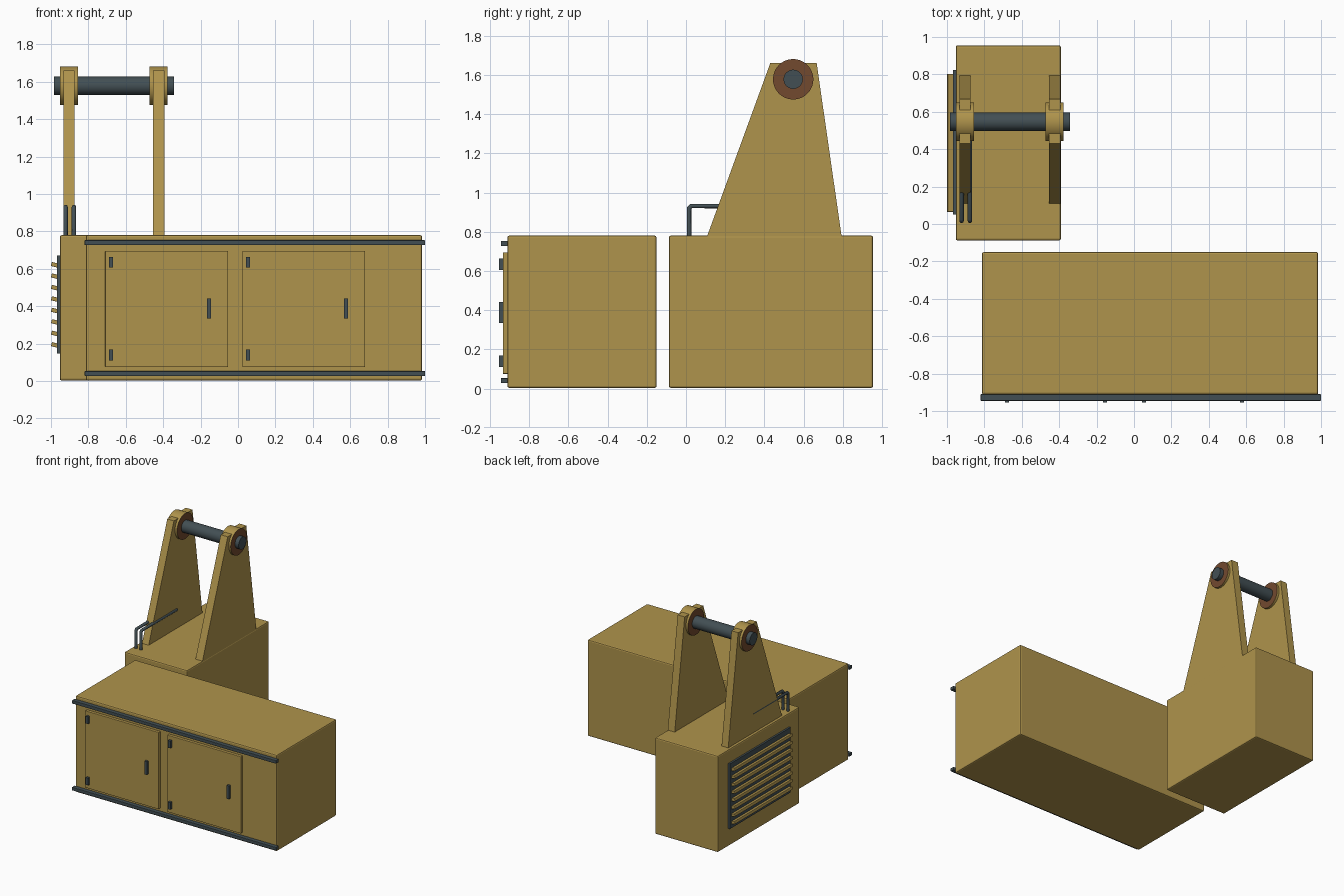
import bpy, bmesh, math
from mathutils import Matrix, Vector

if "Cube" in bpy.data.objects:
    bpy.data.objects.remove(bpy.data.objects["Cube"])


def material(name, rgb):
    m = bpy.data.materials.new(name)
    m.diffuse_color = (*rgb, 1)
    m.use_nodes = True
    m.node_tree.nodes["Principled BSDF"].inputs["Base Color"].default_value = m.diffuse_color
    return m


TAN = material("ochre paint", (0.43, 0.295, 0.072))
DARK = material("dark steel", (0.055, 0.078, 0.088))
BROWN = material("brown bushing", (0.17, 0.068, 0.028))


def finish(name, bm, *mats):
    bmesh.ops.recalc_face_normals(bm, faces=bm.faces)
    me = bpy.data.meshes.new(name)
    bm.to_mesh(me)
    bm.free()
    for m in mats:
        me.materials.append(m)
    ob = bpy.data.objects.new(name, me)
    bpy.context.collection.objects.link(ob)
    return ob


def bevel(ob, width, segments=2):
    mod = ob.modifiers.new("bevel", 'BEVEL')
    mod.width, mod.segments = width, segments


def smooth(ob):
    bpy.ops.object.select_all(action='DESELECT')
    ob.select_set(True)
    bpy.context.view_layer.objects.active = ob
    bpy.ops.object.shade_smooth_by_angle(angle=math.radians(35))


def box(name, x, y, z, mat, bev=0, tilt=0):
    lo, hi = Vector((x[0], y[0], z[0])), Vector((x[1], y[1], z[1]))
    bm = bmesh.new()
    bmesh.ops.create_cube(bm, size=1, matrix=Matrix.Translation((lo + hi) / 2)
                          @ Matrix.Rotation(tilt, 4, 'Y') @ Matrix.Diagonal((*(hi - lo), 1)))
    ob = finish(name, bm, mat)
    if bev:
        bevel(ob, bev)
    return ob


def cylinder_x(name, x0, x1, r, side, cap):
    # cylinder along x at the pin position, caps coloured by direction
    bm = bmesh.new()
    bmesh.ops.create_cone(bm, cap_ends=True, segments=48, radius1=r, radius2=r, depth=x1 - x0,
                          matrix=Matrix.Translation(((x0 + x1) / 2, 0.547, 1.578))
                          @ Matrix.Rotation(math.pi / 2, 4, 'Y'))
    bm.normal_update()
    for f in bm.faces:
        f.material_index = 1 if abs(f.normal.x) > 0.9 else 0
    smooth(finish(name, bm, side, cap))


# two cabinets
box("long_cabinet", (-0.813, 0.985), (-0.912, -0.15), (0.003, 0.78), TAN, 0.01)
box("rear_cabinet", (-0.953, -0.391), (-0.088, 0.955), (0.003, 0.78), TAN, 0.01)

# rails along the front of the long cabinet
for label, z in (("lower", 0.04), ("upper", 0.74)):
    box(label + "_rail", (-0.82, 1.0), (-0.945, -0.91), (z - 0.013, z + 0.013), DARK, 0.003)

# doors with hinges and handles
for label, x in (("left", -0.71), ("right", 0.023)):
    box(label + "_door", (x, x + 0.657), (-0.935, -0.905), (0.075, 0.695), TAN, 0.003)
    for part, z in (("lower", 0.14), ("upper", 0.635)):
        box(f"{label}_door_{part}_hinge", (x + 0.02, x + 0.042), (-0.955, -0.93),
            (z - 0.029, z + 0.029), DARK)
    box(label + "_door_handle", (x + 0.544, x + 0.565), (-0.955, -0.93), (0.335, 0.442), DARK)

# louvred vent on the left end of the rear cabinet
box("vent_panel", (-0.968, -0.945), (0.05, 0.823), (0.147, 0.672), DARK)
for i in range(8):
    z = 0.193 + i * 0.0612
    box(f"vent_slat_{i + 1}", (-0.998, -0.96), (0.065, 0.803), (z - 0.011, z + 0.011),
        TAN, 0.002, math.radians(14))

# tapered pin brackets with bosses
PROFILE = ((0.105, 0.77), (0.795, 0.77), (0.667, 1.66), (0.43, 1.66))
for label, x0, x1 in (("left", -0.932, -0.873), ("right", -0.455, -0.393)):
    bm = bmesh.new()
    face = bm.faces.new([bm.verts.new((x0, y, z)) for y, z in PROFILE])
    ext = bmesh.ops.extrude_face_region(bm, geom=[face])["geom"]
    bmesh.ops.translate(bm, vec=(x1 - x0, 0, 0),
                        verts=[v for v in ext if isinstance(v, bmesh.types.BMVert)])
    finish(label + "_bracket", bm, TAN)
    mid = (x0 + x1) / 2
    cylinder_x(label + "_boss", mid - 0.048, mid + 0.048, 0.103, TAN, BROWN)

# pivot pin
cylinder_x("pivot_pin", -0.985, -0.343, 0.049, DARK, DARK)

# bent hydraulic pipes running back along the left bracket
for label, x in (("outer", -0.922), ("inner", -0.877)):
    cu = bpy.data.curves.new(label + "_pipe", 'CURVE')
    cu.dimensions = '3D'
    cu.bevel_depth, cu.bevel_resolution, cu.use_fill_caps = 0.012, 2, True
    path = ((0.016, 0.77), (0.016, 0.92), (0.026, 0.931), (0.47, 0.931))
    sp = cu.splines.new('POLY')
    sp.points.add(len(path) - 1)
    for p, (y, z) in zip(sp.points, path):
        p.co = (x, y, z, 1)
    cu.materials.append(DARK)
    bpy.context.collection.objects.link(bpy.data.objects.new(label + "_pipe", cu))
